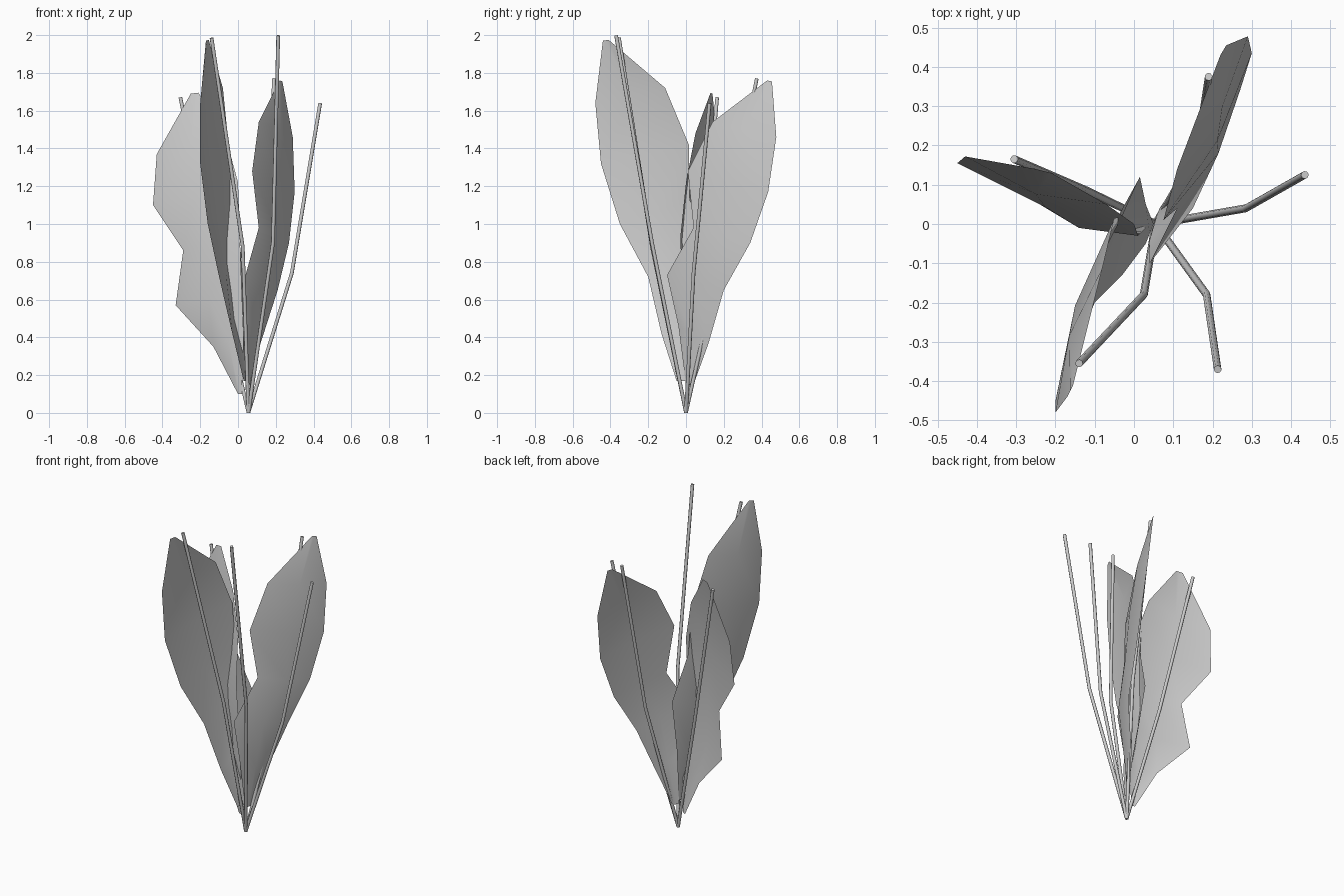
import bpy
from mathutils import Vector

default_cube = bpy.data.objects.get("Cube")
if default_cube:
    bpy.data.objects.remove(default_cube, do_unlink=True)


def make_material(name, colour):
    material = bpy.data.materials.new(name)
    material.use_nodes = True
    material.diffuse_color = colour
    shader = next(n for n in material.node_tree.nodes if n.type == 'BSDF_PRINCIPLED')
    shader.inputs["Base Color"].default_value = colour
    return material


plant_grey = make_material("plant grey", (0.6, 0.6, 0.6, 1))
ROOT = Vector((0.055, 0, 0.002))


def link_object(name, data):
    obj = bpy.data.objects.new(name, data)
    bpy.context.scene.collection.objects.link(obj)
    data.materials.append(plant_grey)
    return obj


def make_stem(name, bend, tip, radius=0.01):
    """Round stalk that leaves the root and bends once."""
    curve = bpy.data.curves.new(name, 'CURVE')
    curve.dimensions = '3D'
    curve.bevel_depth = radius
    curve.bevel_resolution = 2
    curve.use_fill_caps = True
    spline = curve.splines.new('POLY')
    spline.points.add(2)
    for point, position in zip(spline.points, (ROOT, bend, tip)):
        point.co = (*position, 1)
    link_object(name, curve)


def make_leaf(name, inner, outer, rib_shift):
    """Thin blade: inner edge, shallow central rib and outer edge, tip to base."""
    shift = Vector(rib_shift)
    verts, faces = [], []
    last = len(inner) - 1
    for row, (a, b) in enumerate(zip(inner, outer)):
        a, b = Vector(a), Vector(b)
        bow = shift if 0 < row < last else shift * 0
        verts += [a, (a + b) / 2 + bow, b]
    for row in range(last):
        for column in range(2):
            corner = row * 3 + column
            faces.append((corner, corner + 1, corner + 4, corner + 3))
    mesh = bpy.data.meshes.new(name)
    mesh.from_pydata(verts, [], faces)
    mesh.shade_smooth()
    mesh.update()
    link_object(name, mesh)


# Stalks fanning out from the root
make_stem("left_stem", (0.285, 0.04, 0.74), (0.435, 0.125, 1.64))
make_stem("front_left_stem", (0.185, -0.18, 0.9), (0.213, -0.37, 1.998))
make_stem("front_right_stem", (0.025, -0.18, 0.88), (-0.14, -0.355, 1.985))
make_stem("right_stem", (-0.12, 0.085, 0.75), (-0.305, 0.165, 1.67))
make_stem("back_stem", (0.16, 0.18, 0.8), (0.19, 0.375, 1.77))

# Back blade
make_leaf(
    "back_leaf",
    [(0.22, 0.43, 1.76), (0.11, 0.14, 1.54), (0.075, 0.01, 1.28), (0.11, 0.04, 0.98),
     (0.04, -0.1, 0.73), (0.04, -0.04, 0.46), (0.05, 0, 0.15)],
    [(0.235, 0.455, 1.755), (0.29, 0.478, 1.46), (0.3, 0.435, 1.17), (0.27, 0.34, 0.9),
     (0.21, 0.2, 0.65), (0.12, 0.12, 0.37), (0.065, 0.04, 0.15)],
    (0.025, -0.01, 0))

# Front blade
make_leaf(
    "front_leaf",
    [(-0.155, -0.41, 1.975), (-0.08, -0.11, 1.72), (-0.05, 0.015, 1.42), (-0.03, 0.02, 1.13),
     (0.015, 0.12, 0.85), (0.03, 0.05, 0.52), (0.05, 0, 0.17)],
    [(-0.17, -0.44, 1.97), (-0.2, -0.48, 1.64), (-0.2, -0.45, 1.32), (-0.16, -0.35, 1.0),
     (-0.1, -0.2, 0.72), (-0.03, -0.13, 0.42), (0.03, -0.05, 0.17)],
    (-0.025, 0.01, 0))

# Broad side blade
make_leaf(
    "right_leaf",
    [(-0.21, 0.13, 1.695), (-0.07, 0.05, 1.48), (0, 0, 1.22), (0.01, -0.03, 0.93),
     (0.02, -0.02, 0.65), (0.03, -0.01, 0.4), (0.02, 0, 0.1)],
    [(-0.25, 0.14, 1.69), (-0.43, 0.172, 1.37), (-0.45, 0.155, 1.1), (-0.29, 0.08, 0.86),
     (-0.33, 0.11, 0.57), (-0.13, 0.05, 0.35), (0, 0.01, 0.1)],
    (0, -0.035, 0))
